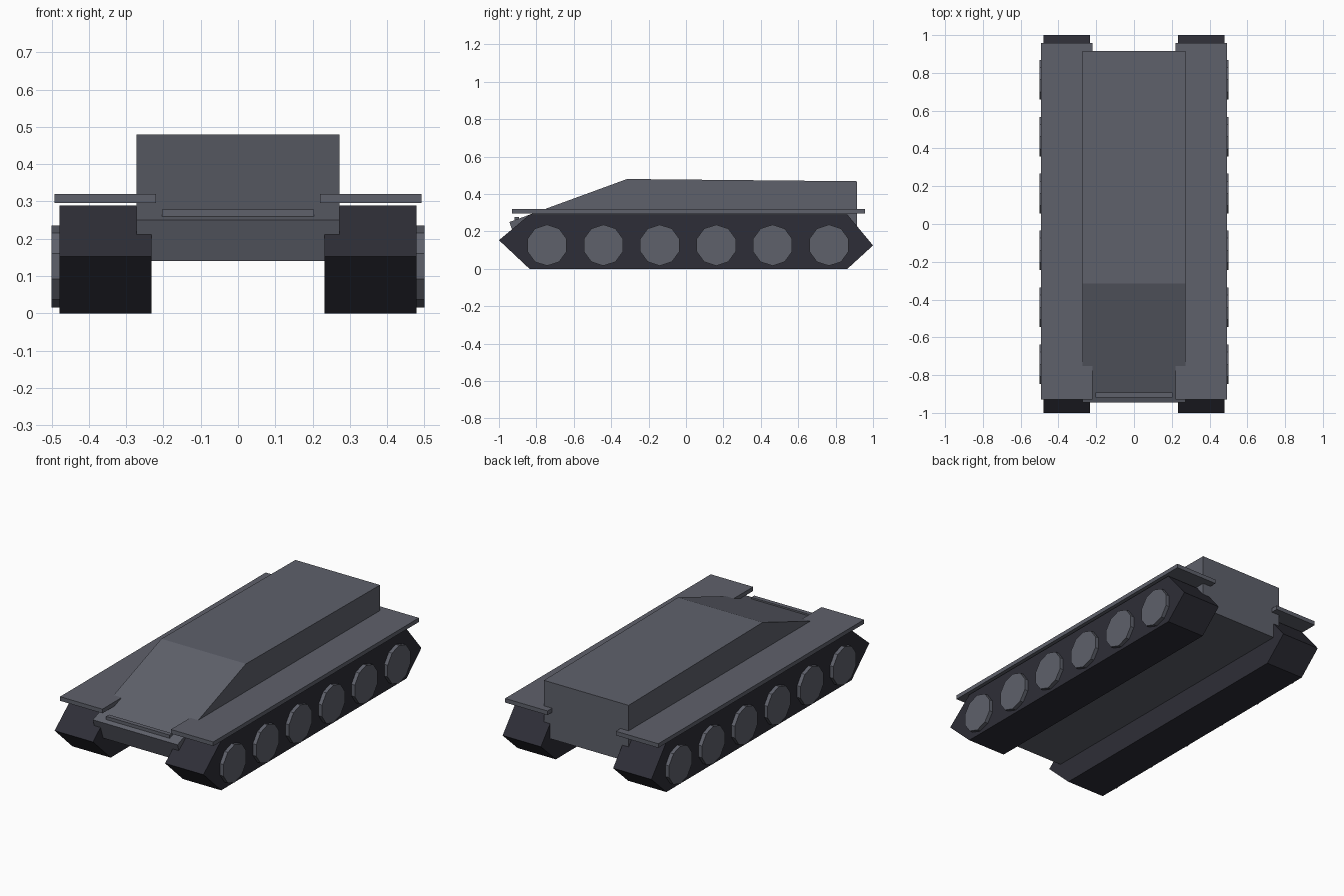
import bpy, bmesh, math

cube = bpy.data.objects.get("Cube")
if cube:
    bpy.data.objects.remove(cube, do_unlink=True)


def material(name, rgb):
    mat = bpy.data.materials.new(name)
    mat.use_nodes = True
    color = (*rgb, 1)
    mat.diffuse_color = color
    mat.node_tree.nodes["Principled BSDF"].inputs["Base Color"].default_value = color
    return mat


armour = material("grey armour", (0.113, 0.119, 0.147))
rubber = material("dark track", (0.027, 0.027, 0.038))


def extrude_profile(name, profile, x0, x1, mat):
    """Extrude a closed (y, z) outline sideways from x0 to x1."""
    bm = bmesh.new()
    face = bm.faces.new([bm.verts.new((x0, y, z)) for y, z in profile])
    result = bmesh.ops.extrude_face_region(bm, geom=[face])
    verts = [v for v in result["geom"] if isinstance(v, bmesh.types.BMVert)]
    bmesh.ops.translate(bm, verts=verts, vec=(x1 - x0, 0, 0))
    bmesh.ops.recalc_face_normals(bm, faces=bm.faces)
    mesh = bpy.data.meshes.new(name)
    bm.to_mesh(mesh)
    bm.free()
    mesh.materials.append(mat)
    obj = bpy.data.objects.new(name, mesh)
    bpy.context.collection.objects.link(obj)
    return obj


def rectangle(y0, y1, z0, z1):
    return [(y0, z0), (y1, z0), (y1, z1), (y0, z1)]


def pair(name, profile, inner, outer, mat):
    """Make the same part on both sides of the hull."""
    extrude_profile("left_" + name, profile, inner, outer, mat)
    extrude_profile("right_" + name, profile, -outer, -inner, mat)


# Hull with sloped front plate and tucked-in nose
hull = [(-0.906, 0.14), (-0.944, 0.25), (-0.315, 0.48), (0.915, 0.468), (0.915, 0.14)]
extrude_profile("hull", hull, -0.272, 0.272, armour)

# Low splash strip on the front plate
extrude_profile("splash_strip", rectangle(-0.918, -0.892, 0.25, 0.278), -0.204, 0.204, armour)

# Tracks and the flat fenders above them
track = [(-0.837, 0), (-1, 0.153), (-0.837, 0.289), (0.863, 0.289), (1, 0.125), (0.863, 0)]
pair("track", track, 0.232, 0.478, rubber)
pair("fender", rectangle(-0.93, 0.957, 0.296, 0.32), 0.22, 0.492, armour)

# Six ten-sided road wheels on each side
SIDES = 10
for i in range(6):
    centre = -0.743 + 0.3015 * i
    angles = [math.tau * k / SIDES for k in range(SIDES)]
    wheel = [(centre + 0.11 * math.sin(a), 0.126 + 0.11 * math.cos(a)) for a in angles]
    pair(f"road_wheel_{i + 1}", wheel, 0.44, 0.5, armour)
